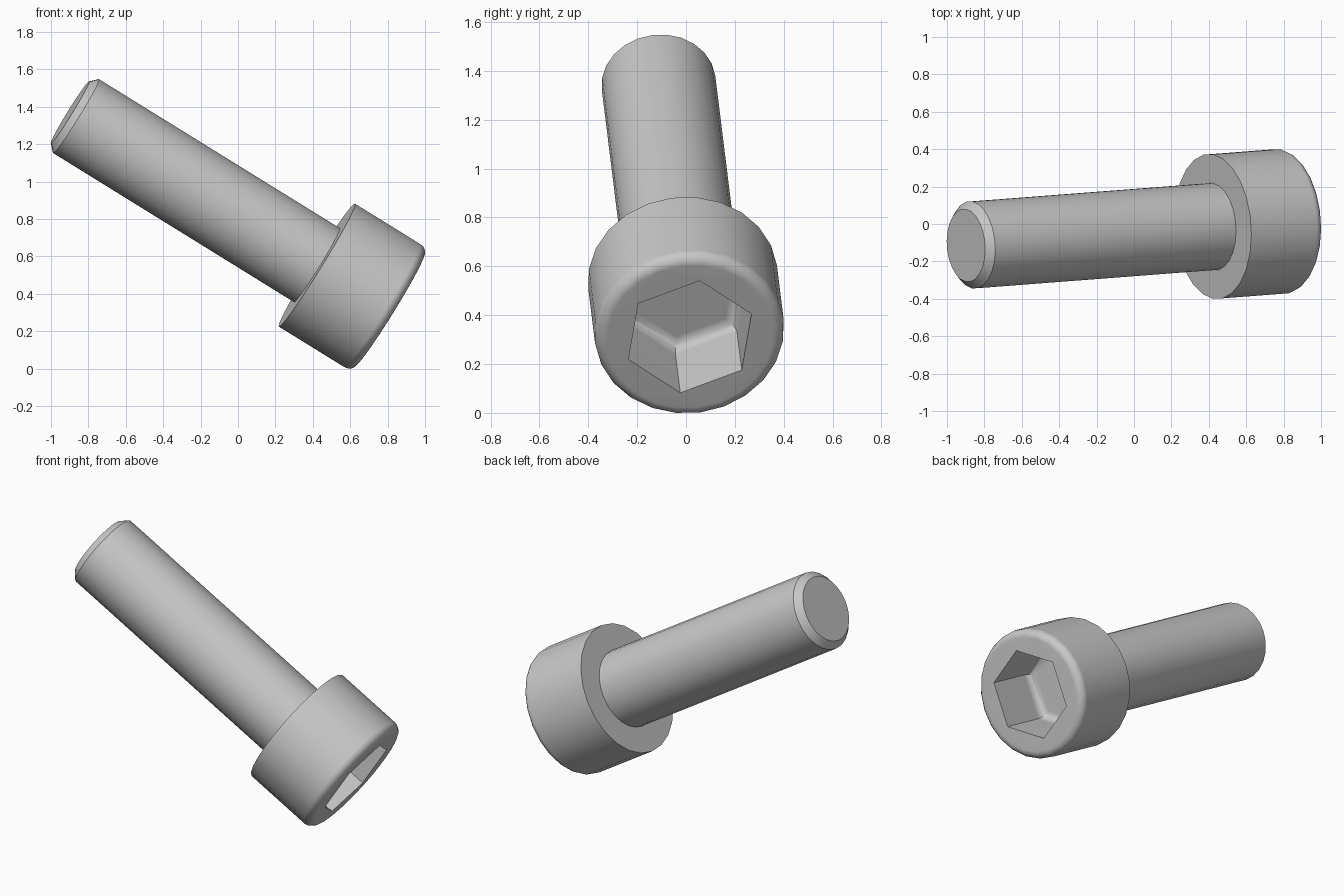
import bpy, bmesh, math
from mathutils import Matrix, Vector

cube = bpy.data.objects.get("Cube")
if cube:
    bpy.data.objects.remove(cube, do_unlink=True)

SEGMENTS = 24
HEAD_R, HEAD_H, HEAD_FILLET = 0.389, 0.46, 0.047
SHAFT_R, SHAFT_L, CHAMFER = 0.234, 1.556, 0.039
HEX_R, SOCKET_DEPTH, SOCKET_FILLET = 0.271, 0.347, 0.05

steel = bpy.data.materials.new("steel grey")
steel.use_nodes = True
grey = (0.58, 0.58, 0.58, 1)
steel.diffuse_color = grey
steel.node_tree.nodes["Principled BSDF"].inputs["Base Color"].default_value = grey

# Tilted frame: z runs from the shaft tip to the head, x points at a socket corner
axis = Vector((0.8486, 0.065, -0.525)).normalized()
corner = Vector((0.14, 0.04, 0.229))
corner = (corner - axis * corner.dot(axis)).normalized()
frame = Matrix((corner, axis.cross(corner), axis)).transposed().to_4x4()
frame.translation = (0.422, -0.0135, 0.553)


def loft(bm, sides, profile):
    """Join rings of (radius, height) and return the list of rings."""
    rings = []
    for radius, height in profile:
        ring = []
        for i in range(sides):
            a = math.tau * i / sides
            ring.append(bm.verts.new((radius * math.cos(a), radius * math.sin(a), height)))
        rings.append(ring)
    for low, high in zip(rings, rings[1:]):
        for i in range(sides):
            j = (i + 1) % sides
            bm.faces.new((low[i], low[j], high[j], high[i]))
    return rings


def loop_edges(bm, ring):
    return [bm.edges.get((v, ring[i - 1])) for i, v in enumerate(ring)]


def finish(bm, name):
    bm.transform(frame)
    mesh = bpy.data.meshes.new(name)
    bm.to_mesh(mesh)
    bm.free()
    mesh.materials.append(steel)
    obj = bpy.data.objects.new(name, mesh)
    bpy.context.collection.objects.link(obj)
    bpy.ops.object.select_all(action="DESELECT")
    bpy.context.view_layer.objects.active = obj
    obj.select_set(True)
    bpy.ops.object.shade_smooth_by_angle(angle=math.radians(32))
    normals = obj.modifiers.new("flat_caps", "WEIGHTED_NORMAL")
    normals.keep_sharp = True


quarter = [math.pi / 2 * i / 5 for i in range(6)]

# Head: flat underside, cylinder wall and rounded rim
bm = bmesh.new()
rim = [(HEAD_R - HEAD_FILLET * (1 - math.cos(a)),
        HEAD_H - HEAD_FILLET * (1 - math.sin(a))) for a in quarter]
outer = loft(bm, SEGMENTS, [(SHAFT_R, 0), (HEAD_R, 0)] + rim)[-1]

# Hexagonal socket with a filleted floor
floor_z = HEAD_H - SOCKET_DEPTH
floor = [(HEX_R - SOCKET_FILLET / math.cos(math.pi / 6) * (1 - math.cos(a)),
          floor_z + SOCKET_FILLET * (1 - math.sin(a))) for a in quarter]
socket = loft(bm, 6, [(HEX_R, HEAD_H)] + floor)
bm.faces.new(socket[-1])

# Flat end face between the rim and the socket
bmesh.ops.triangle_fill(bm, use_beauty=True, normal=(0, 0, 1),
                        edges=loop_edges(bm, outer) + loop_edges(bm, socket[0]))
bmesh.ops.recalc_face_normals(bm, faces=bm.faces)
# The socket floor must face out of the head
bm.normal_update()
floor_face = [f for f in bm.faces if len(f.verts) == 6][0]
if floor_face.normal.z < 0:
    bmesh.ops.reverse_faces(bm, faces=bm.faces)
finish(bm, "screw_head")

# Shaft with a chamfered tip
bm = bmesh.new()
rings = loft(bm, SEGMENTS, [(SHAFT_R - CHAMFER, -SHAFT_L),
                            (SHAFT_R, CHAMFER - SHAFT_L), (SHAFT_R, 0)])
bm.faces.new(list(reversed(rings[0])))
finish(bm, "screw_shaft")
